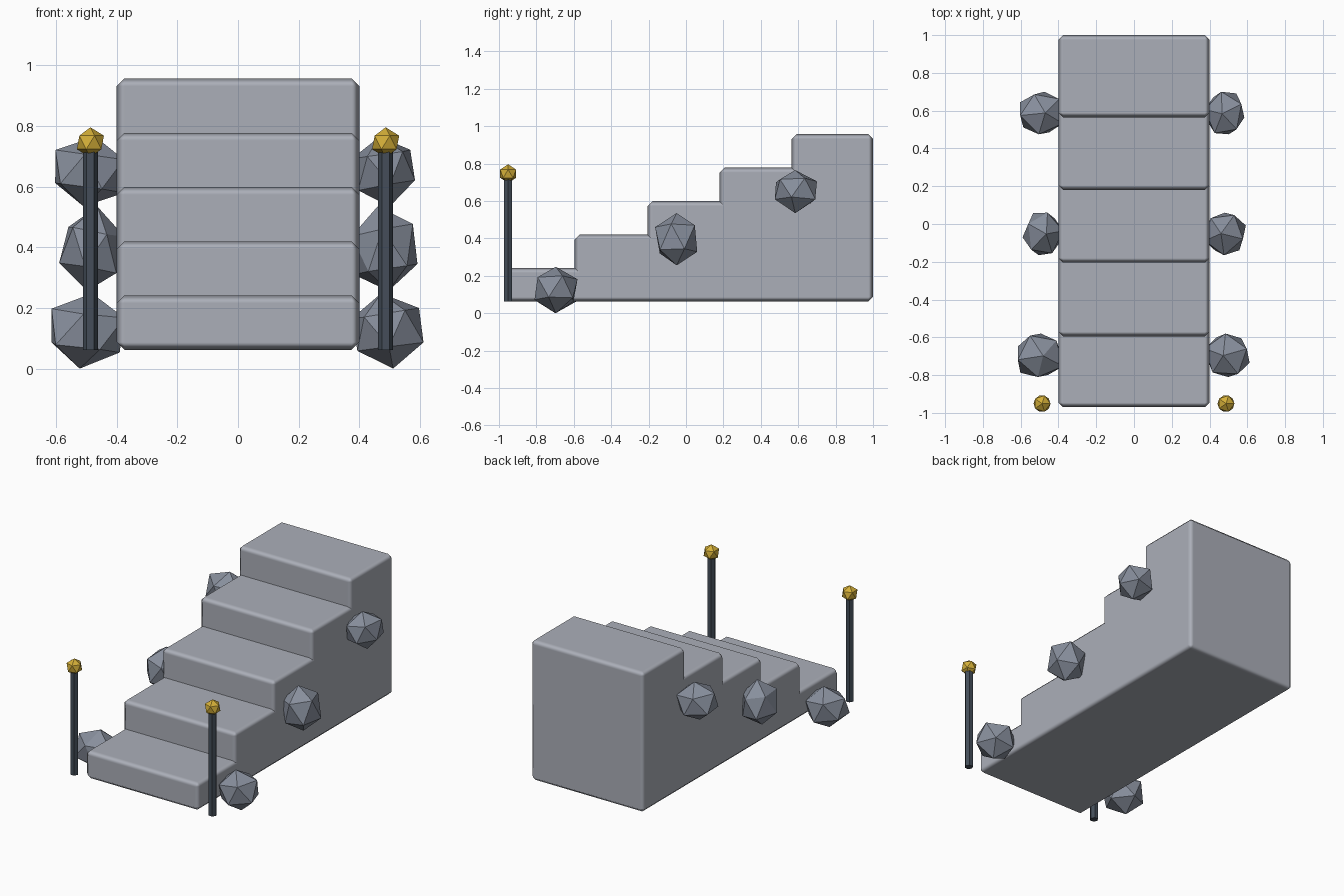
import bpy, bmesh, math, random
from mathutils import Matrix, Vector

if "Cube" in bpy.data.objects:
    bpy.data.objects.remove(bpy.data.objects["Cube"])


def material(name, rgb):
    m = bpy.data.materials.new(name)
    m.diffuse_color = (*rgb, 1)
    m.use_nodes = True
    m.node_tree.nodes["Principled BSDF"].inputs["Base Color"].default_value = m.diffuse_color
    return m


STONE = material("pale_stone", (0.41, 0.43, 0.485))
ROCK = material("blue_grey_rock", (0.245, 0.274, 0.335))
IRON = material("dark_iron", (0.058, 0.076, 0.10))
GOLD = material("gold", (0.66, 0.43, 0.04))


def finish(bm, name, mat, smooth=False):
    bmesh.ops.recalc_face_normals(bm, faces=bm.faces)
    for f in bm.faces:
        f.smooth = smooth
    me = bpy.data.meshes.new(name)
    bm.to_mesh(me)
    bm.free()
    me.materials.append(mat)
    ob = bpy.data.objects.new(name, me)
    bpy.context.collection.objects.link(ob)
    return ob


# Staircase: stepped side profile pushed across x, outer edges chamfered
BASE, RISE, HALF, BACK = 0.062, 0.179, 0.4, 1.0
fronts = [-0.97, -0.595, -0.205, 0.18, 0.565]
profile = [(BACK, BASE), (fronts[0], BASE)]
for i, y in enumerate(fronts):
    top = BASE + RISE * (i + 1)
    end = fronts[i + 1] if i < 4 else BACK
    profile += [(y, top), (end, top)]
bm = bmesh.new()
face = bm.faces.new([bm.verts.new((-HALF, y, z)) for y, z in profile])
ext = bmesh.ops.extrude_face_region(bm, geom=[face])
for v in ext["geom"]:
    if isinstance(v, bmesh.types.BMVert):
        v.co.x = HALF
bmesh.ops.recalc_face_normals(bm, faces=bm.faces)
outer = [e for e in bm.edges if e.calc_face_angle_signed() > 0.5]
bmesh.ops.bevel(bm, geom=outer, offset=0.025, segments=1, profile=0.5, affect='EDGES')
bmesh.ops.recalc_face_normals(bm, faces=bm.faces)
for e in bm.edges:  # crisp crease where riser meets tread
    if e.is_manifold and e.calc_face_angle_signed() < -1.0:
        e.smooth = False
stairs = finish(bm, "staircase", STONE, smooth=True)
wn = stairs.modifiers.new("weighted_normals", 'WEIGHTED_NORMAL')
wn.keep_sharp = True
wn.weight = 100


# Rocks: tilted, slightly uneven icosahedra fitted to a given box
def rock(name, lo, hi, spin, tilt, seed):
    rng = random.Random(seed)
    bm = bmesh.new()
    bmesh.ops.create_icosphere(bm, subdivisions=1, radius=1)
    rot = Matrix.Rotation(tilt, 3, 'Y') @ Matrix.Rotation(spin, 3, 'Z')
    for v in bm.verts:
        v.co = rot @ (v.co * rng.uniform(0.94, 1.06))
    for a in range(3):
        c = [v.co[a] for v in bm.verts]
        low, span = min(c), max(c) - min(c)
        for v in bm.verts:
            v.co[a] = lo[a] + (v.co[a] - low) / span * (hi[a] - lo[a])
    finish(bm, name, ROCK)


boxes = [  # y range, z range, outer x on the right and left
    (-0.81, -0.58, 0.0, 0.248, 0.612, 0.615),
    (-0.165, 0.06, 0.256, 0.535, 0.592, 0.59),
    (0.475, 0.70, 0.535, 0.765, 0.584, 0.603),
]
for i, (y0, y1, z0, z1, xr, xl) in enumerate(boxes):
    rock(f"right_rock_{i + 1}", (0.375, y0, z0), (xr, y1, z1), 0.3 + i * 0.7, -0.15, i)
    rock(f"left_rock_{i + 1}", (-xl, y0, z0), (-0.375, y1, z1), 0.8 + i * 0.6, 0.15, i + 9)

# Lamp posts: hexagonal pole with a faceted gold ball on top
for side, s in (("left", -1), ("right", 1)):
    x, y = s * 0.487, -0.951
    bm = bmesh.new()
    bmesh.ops.create_cone(bm, cap_ends=True, segments=6, radius1=0.025, radius2=0.025,
                          depth=0.66, matrix=Matrix.Translation((x, y, 0.392))
                          @ Matrix.Rotation(math.pi / 2, 4, 'Z'))
    finish(bm, side + "_post", IRON)
    bm = bmesh.new()
    bmesh.ops.create_icosphere(bm, subdivisions=1, radius=0.05,
                               matrix=Matrix.Translation((x, y, 0.746)))
    finish(bm, side + "_post_ball", GOLD)
